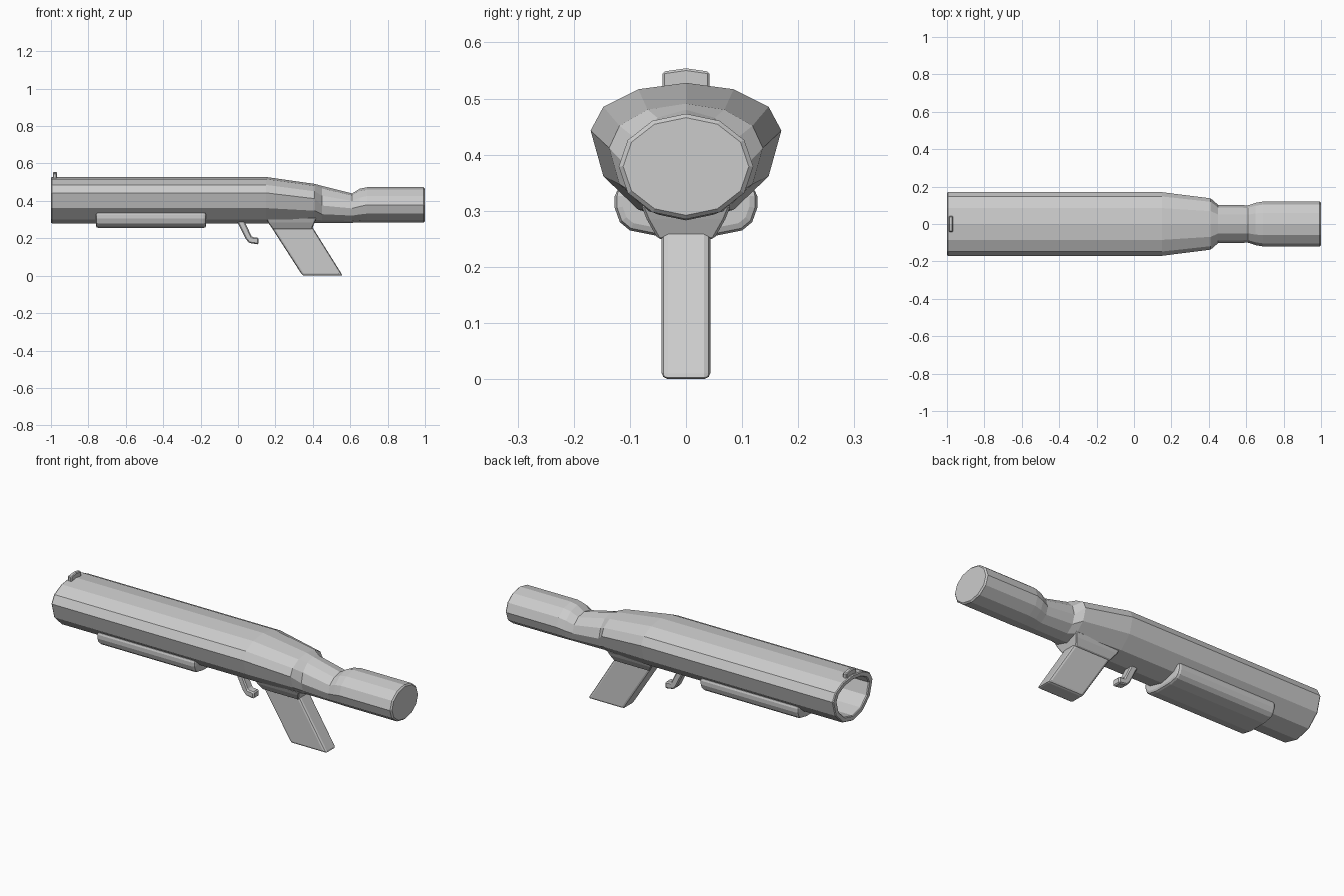
import bpy, bmesh, math

if "Cube" in bpy.data.objects:
    bpy.data.objects.remove(bpy.data.objects["Cube"])


def finish(name, bm, bevel=0.0, segments=1):
    bmesh.ops.recalc_face_normals(bm, faces=bm.faces[:])
    mesh = bpy.data.meshes.new(name)
    bm.to_mesh(mesh)
    bm.free()
    obj = bpy.data.objects.new(name, mesh)
    bpy.context.collection.objects.link(obj)
    if bevel:
        mod = obj.modifiers.new("edge_bevel", 'BEVEL')
        mod.width = bevel
        mod.segments = segments
        mod.limit_method = 'ANGLE'
        mod.angle_limit = math.radians(35)
    return obj


def loft(name, rings, bevel=0.0, segments=1):
    """Skin a row of equal-length point rings and cap both ends."""
    bm = bmesh.new()
    loops = [[bm.verts.new(p) for p in ring] for ring in rings]
    n = len(loops[0])
    for a, b in zip(loops, loops[1:]):
        for i in range(n):
            j = (i + 1) % n
            bm.faces.new((a[i], a[j], b[j], b[i]))
    bm.faces.new(loops[0])
    bm.faces.new(loops[-1])
    return finish(name, bm, bevel, segments)


def section(x, w, mid, top, bottom, n=12):
    """Egg-shaped ring: half width w at height mid."""
    ring = []
    for i in range(n):
        a = 2 * math.pi * i / n
        c = math.cos(a)
        ring.append((x, w * math.sin(a), mid + c * ((top - mid) if c > 0 else (mid - bottom))))
    return ring


def side_prism(name, outline, half, bevel, segments=2):
    """Outline in x,z given thickness along y."""
    return loft(name, [[(x, s * half, z) for x, z in outline] for s in (-1, 1)], bevel, segments)


def cross_prism(name, half_outline, x0, x1, bevel, segments=2):
    """Half outline in y,z mirrored, then run along x."""
    outline = half_outline + [(-y, z) for y, z in reversed(half_outline) if y > 0]
    return loft(name, [[(x, y, z) for y, z in outline] for x in (x0, x1)], bevel, segments)


# Hollow barrel tapering through the neck into the rear stock
loft("barrel_and_stock", [section(*s) for s in (
    (-0.40, 0.138, 0.435, 0.502, 0.308),
    (-0.995, 0.138, 0.435, 0.502, 0.308),
    (-1.00, 0.142, 0.436, 0.506, 0.304),
    (-1.00, 0.166, 0.443, 0.524, 0.284),
    (-0.995, 0.170, 0.443, 0.528, 0.280),
    (0.15, 0.170, 0.443, 0.528, 0.280),
    (0.41, 0.137, 0.412, 0.491, 0.283),
    (0.45, 0.102, 0.375, 0.480, 0.283),
    (0.61, 0.100, 0.360, 0.440, 0.283),
    (0.65, 0.113, 0.370, 0.465, 0.285),
    (0.69, 0.120, 0.379, 0.473, 0.285),
    (0.993, 0.120, 0.379, 0.473, 0.285),
    (1.00, 0.112, 0.379, 0.466, 0.292),
)])

# Trough-shaped foregrip under the barrel
cross_prism("foregrip", [(0.127, 0.34), (0.127, 0.305), (0.118, 0.28),
                         (0.10, 0.265), (0.05, 0.255)], -0.76, -0.17, 0.014)

# Front sight
cross_prism("front_sight", [(0.0, 0.554), (0.042, 0.548), (0.042, 0.50)],
            -0.99, -0.968, 0.004, 1)

# Collar joining the grip to the body
loft("grip_collar", [
    [(0.15, -0.08, 0.31), (0.42, -0.08, 0.31), (0.42, 0.08, 0.31), (0.15, 0.08, 0.31)],
    [(0.16, -0.07, 0.285), (0.41, -0.07, 0.285), (0.41, 0.07, 0.285), (0.16, 0.07, 0.285)],
    [(0.185, -0.05, 0.25), (0.395, -0.05, 0.25), (0.395, 0.05, 0.25), (0.185, 0.05, 0.25)],
], 0.004)

# Slanted pistol grip
side_prism("pistol_grip", [(0.165, 0.28), (0.385, 0.28), (0.56, 0.0), (0.345, 0.0)],
           0.044, 0.012)

# Hooked trigger
side_prism("trigger", [(-0.01, 0.30), (0.03, 0.30), (0.075, 0.207), (0.11, 0.203),
                       (0.11, 0.167), (0.06, 0.175), (0.042, 0.195)], 0.024, 0.006, 1)
